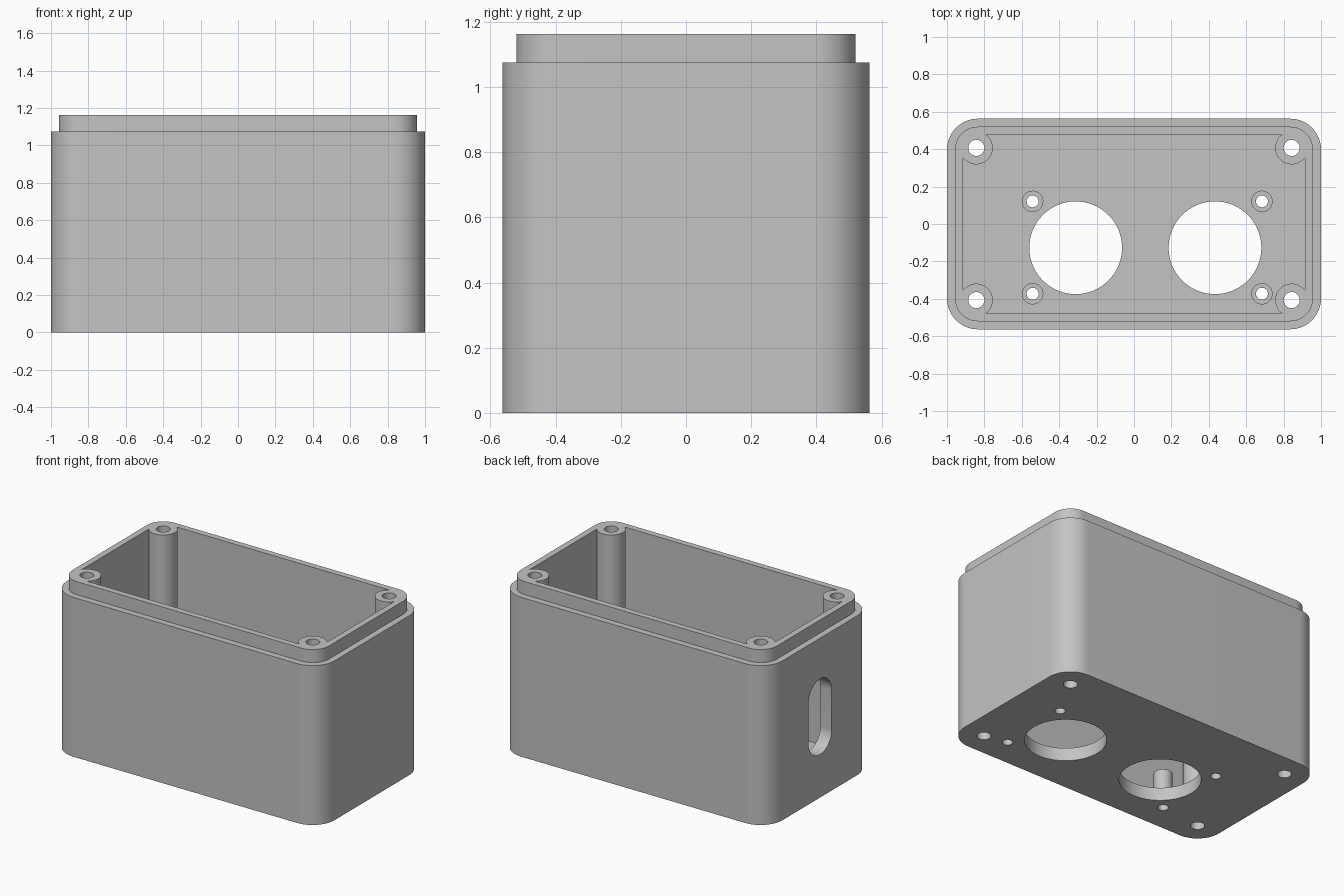
import bpy, bmesh, math
from mathutils import Matrix, Vector

cube = bpy.data.objects.get("Cube")
if cube:
    bpy.data.objects.remove(cube, do_unlink=True)

grey = bpy.data.materials.new("grey plastic")
grey.use_nodes = True
grey.diffuse_color = (0.55, 0.55, 0.55, 1)
grey.node_tree.nodes["Principled BSDF"].inputs["Base Color"].default_value = (0.55, 0.55, 0.55, 1)


def add_prism(bm, w, d, r, z0, z1, at=(0, 0), turn=None, steps=16):
    """Closed prism with a rounded rectangle outline; w = d = 2r gives a cylinder."""
    pts = []
    for k, (sx, sy) in enumerate(((1, 1), (-1, 1), (-1, -1), (1, -1))):
        for i in range(steps + 1):
            a = math.pi / 2 * (k + i / steps)
            p = Vector((sx * (w / 2 - r) + r * math.cos(a),
                        sy * (d / 2 - r) + r * math.sin(a), z0))
            if not pts or (p - pts[-1]).length > 1e-5:
                pts.append(p)
    if (pts[0] - pts[-1]).length < 1e-5:
        pts.pop()
    n = len(pts)
    low = [bm.verts.new(p) for p in pts]
    high = [bm.verts.new((p.x, p.y, z1)) for p in pts]
    bm.faces.new(low[::-1])
    bm.faces.new(high)
    for i in range(n):
        j = (i + 1) % n
        bm.faces.new((low[i], low[j], high[j], high[i]))
    m = Matrix.Translation((at[0], at[1], 0)) if turn is None else turn
    bmesh.ops.transform(bm, matrix=m, verts=low + high)


def make(name, *prisms):
    bm = bmesh.new()
    for p in prisms:
        add_prism(bm, **p)
    mesh = bpy.data.meshes.new(name)
    bm.to_mesh(mesh)
    bm.free()
    mesh.materials.append(grey)
    ob = bpy.data.objects.new(name, mesh)
    bpy.context.collection.objects.link(ob)
    return ob


def combine(base, tool, operation):
    """Apply a boolean to base and remove the tool."""
    tool.hide_render = True
    mod = base.modifiers.new(operation.lower(), 'BOOLEAN')
    mod.operation, mod.object, mod.solver = operation, tool, 'EXACT'
    deps = bpy.context.evaluated_depsgraph_get()
    deps.update()
    mesh = bpy.data.meshes.new_from_object(base.evaluated_get(deps))
    base.modifiers.clear()
    base.data = mesh
    bpy.data.objects.remove(tool, do_unlink=True)


def cylinder(r, z0, z1, at):
    return dict(w=2 * r, d=2 * r, r=r, z0=z0, z1=z1, at=at)


TOP, SHOULDER, FLOOR = 1.163, 1.075, 0.087
corners = [(x, y) for x in (-0.843, 0.843) for y in (-0.407, 0.407)]
mounts = [(x, y) for x in (-0.542, 0.684) for y in (-0.373, 0.121)]
eyes = [(-0.312, -0.127), (0.433, -0.127)]

# Outer shell with a stepped lip
box = make("enclosure", dict(w=2, d=1.126, r=0.165, z0=0, z1=SHOULDER))
lip = make("lip", dict(w=1.914, d=1.04, r=0.122, z0=0.9, z1=TOP))
combine(box, lip, 'UNION')

# Hollow interior
cavity = make("cavity", dict(w=1.83, d=0.956, r=0.06, z0=FLOOR, z1=1.4))
combine(box, cavity, 'DIFFERENCE')

# Full-height corner posts and short board mounts
posts = make("posts", *[cylinder(0.088, 0.04, TOP, p) for p in corners],
             *[cylinder(0.057, 0.04, 0.235, p) for p in mounts])
combine(box, posts, 'UNION')

# Screw holes, two large round openings and the cable slot in the end wall
slot = dict(w=0.51, d=0.25, r=0.125, z0=-1.1, z1=-0.85,
            turn=Matrix.Translation((0, 0, 0.545)) @ Matrix.Rotation(math.pi / 2, 4, 'Y'))
holes = make("holes", *[cylinder(0.043, -0.1, 1.3, p) for p in corners],
             *[cylinder(0.032, -0.1, 0.4, p) for p in mounts],
             *[cylinder(0.248, -0.1, 0.3, p) for p in eyes], slot)
combine(box, holes, 'DIFFERENCE')

# Smooth curved walls, sharp edges
bpy.ops.object.select_all(action='DESELECT')
box.select_set(True)
bpy.context.view_layer.objects.active = box
bpy.ops.object.shade_smooth_by_angle(angle=math.radians(30))
